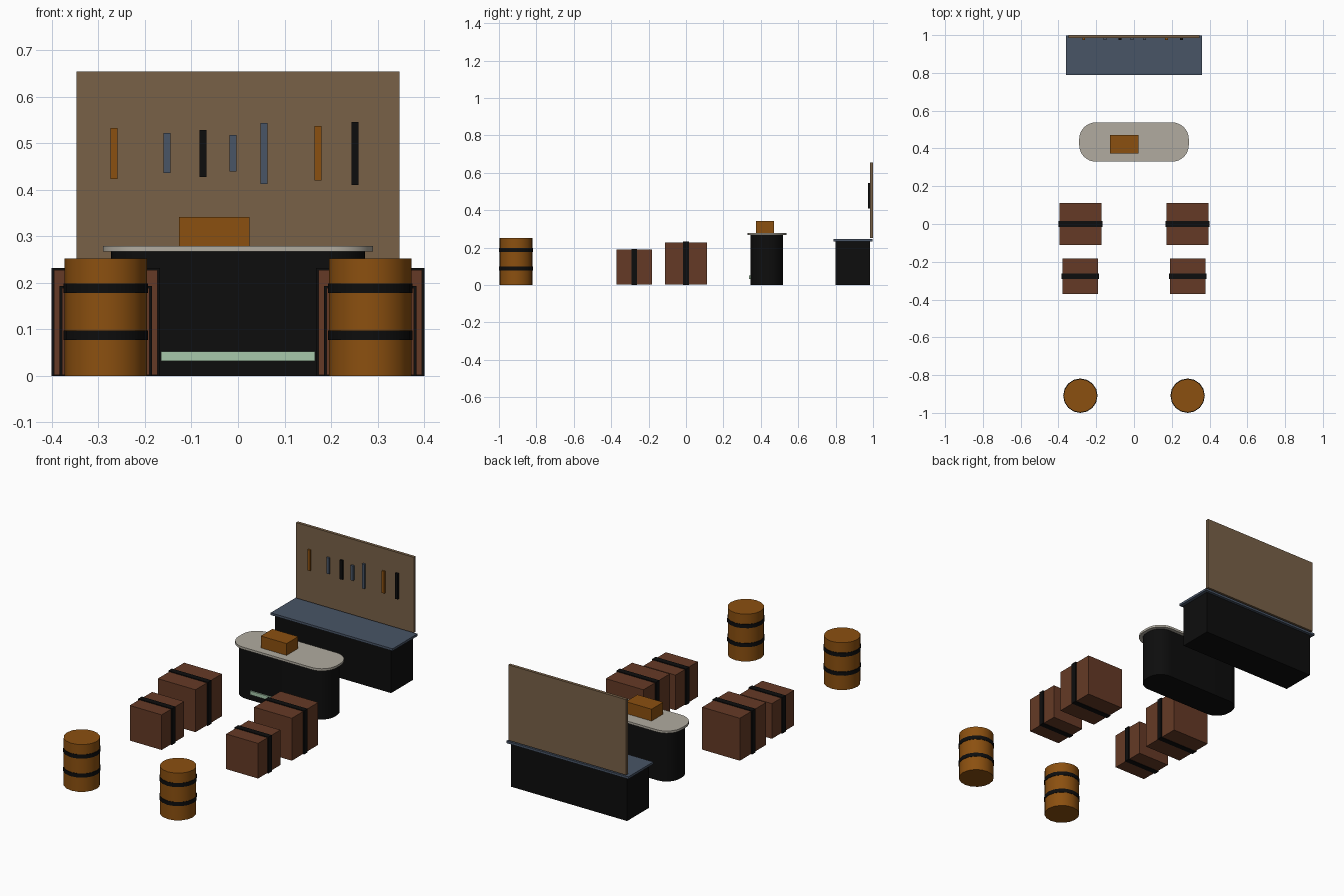
import bpy, bmesh, math

cube = bpy.data.objects.get("Cube")
if cube:
    bpy.data.objects.remove(cube, do_unlink=True)


def material(name, rgb):
    m = bpy.data.materials.new(name)
    m.use_nodes = True
    m.diffuse_color = (*rgb, 1)
    m.node_tree.nodes["Principled BSDF"].inputs["Base Color"].default_value = (*rgb, 1)
    return m


OAK = material("orange oak", (0.26, 0.08, 0.005))
CRATE = material("red brown wood", (0.13, 0.042, 0.019))
BLACK = material("black", (0.004, 0.004, 0.004))
STEEL = material("blue steel", (0.065, 0.089, 0.133))
STONE = material("pale stone", (0.44, 0.41, 0.35))
BOARD = material("tan board", (0.19, 0.12, 0.064))
MINT = material("mint glow", (0.39, 0.58, 0.41))


def finish(name, bm, mat, smooth=False):
    bmesh.ops.recalc_face_normals(bm, faces=bm.faces)
    mesh = bpy.data.meshes.new(name)
    bm.to_mesh(mesh)
    bm.free()
    mesh.materials.append(mat)
    ob = bpy.data.objects.new(name, mesh)
    bpy.context.collection.objects.link(ob)
    if smooth:
        bpy.ops.object.select_all(action="DESELECT")
        ob.select_set(True)
        bpy.context.view_layer.objects.active = ob
        bpy.ops.object.shade_smooth_by_angle(angle=math.radians(40))
    return ob


def box(name, mat, x, y, z):
    """Box from (low, high) ranges on each axis."""
    bm = bmesh.new()
    bmesh.ops.create_cube(bm, size=1)
    for v in bm.verts:
        v.co = [(a + b) / 2 + c * (b - a) for c, (a, b) in zip(v.co, (x, y, z))]
    return finish(name, bm, mat)


def prism(name, mat, outline, z0, z1):
    """Extrude a flat outline upward from z0 to z1."""
    bm = bmesh.new()
    face = bm.faces.new([bm.verts.new((x, y, z0)) for x, y in outline])
    top = bmesh.ops.extrude_face_region(bm, geom=[face])["geom"]
    for v in top:
        if isinstance(v, bmesh.types.BMVert):
            v.co.z = z1
    return finish(name, bm, mat, smooth=True)


def circle(cx, cy, r, sides=16):
    return [(cx + r * math.cos(i * math.tau / sides), cy + r * math.sin(i * math.tau / sides))
            for i in range(sides)]


def rounded_rect(cy, hx, hy, r, steps=8):
    pts = []
    for k, (sx, sy) in enumerate(((1, 1), (-1, 1), (-1, -1), (1, -1))):
        for i in range(steps + 1):
            a = (k + i / steps) * math.pi / 2
            pts.append((sx * (hx - r) + r * math.cos(a), cy + sy * (hy - r) + r * math.sin(a)))
    return pts


# Barrels and strapped crates on both sides
for side, s in (("left", 1), ("right", -1)):
    cx = 0.284 * s
    prism(side + "_barrel", OAK, circle(cx, -0.909, 0.0885), 0, 0.252)
    for label, z in (("lower", 0.077), ("upper", 0.178)):
        prism(f"{side}_barrel_{label}_band", BLACK, circle(cx, -0.909, 0.091), z, z + 0.021)
    for label, y, h, top in (("large", 0, 0.111, 0.228), ("small", -0.277, 0.094, 0.189)):
        box(f"{side}_{label}_crate", CRATE, (cx - h, cx + h), (y - h, y + h), (0.002, top))
        w = h + 0.0055
        box(f"{side}_{label}_crate_strap", BLACK, (cx - w, cx + w),
            (y - 0.015, y + 0.015), (0, top + 0.004))

# Island counter
prism("island_body", BLACK, rounded_rect(0.432, 0.273, 0.087, 0.078), 0, 0.268)
prism("island_top", STONE, rounded_rect(0.434, 0.29, 0.104, 0.088), 0.267, 0.279)
box("island_glow_strip", MINT, (-0.166, 0.166), (0.338, 0.346), (0.032, 0.052))
box("island_box", OAK, (-0.127, 0.025), (0.373, 0.471), (0.279, 0.342))

# Back workbench
box("bench_body", BLACK, (-0.342, 0.342), (0.8, 0.984), (0, 0.234))
box("bench_top", STEEL, (-0.359, 0.359), (0.788, 0.998), (0.233, 0.245))
box("tool_board", BOARD, (-0.347, 0.347), (0.984, 1), (0.252, 0.654))

# Hanging tools: centre x, bottom, top
tools = ((-0.266, 0.423, 0.533, OAK), (-0.153, 0.436, 0.522, STEEL),
         (-0.075, 0.427, 0.529, BLACK), (-0.011, 0.439, 0.518, STEEL),
         (0.056, 0.413, 0.544, STEEL), (0.172, 0.42, 0.537, OAK),
         (0.251, 0.41, 0.546, BLACK))
for i, (x, low, high, mat) in enumerate(tools):
    box(f"hanging_tool_{i + 1}", mat, (x - 0.0075, x + 0.0075), (0.974, 0.985), (low, high))
